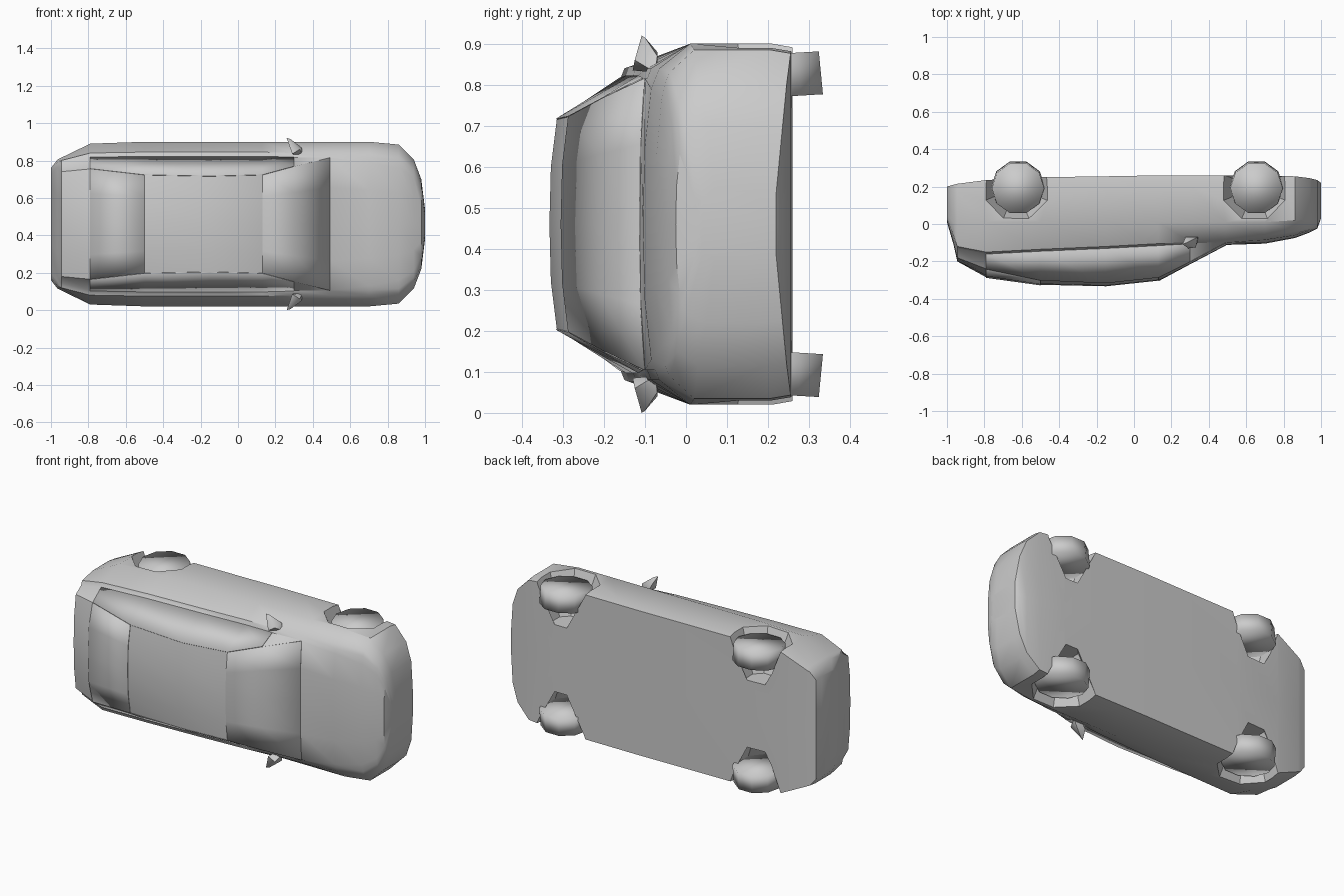
import bpy, bmesh, math
from mathutils import Matrix, Vector

if "Cube" in bpy.data.objects:
    bpy.data.objects.remove(bpy.data.objects["Cube"])

ZC = 0.46  # the car lies on its side: length = x, up = -y, width = z


def place(x, w, h):
    return Vector((x, -h, ZC + w))


def make(name, verts, faces):
    me = bpy.data.meshes.new(name)
    me.from_pydata([tuple(v) for v in verts], [], faces)
    ob = bpy.data.objects.new(name, me)
    bpy.context.collection.objects.link(ob)
    return ob


def activate(ob):
    bpy.ops.object.select_all(action='DESELECT')
    ob.select_set(True)
    bpy.context.view_layer.objects.active = ob


def smooth(ob, angle):
    activate(ob)
    bpy.ops.object.shade_smooth_by_angle(angle=math.radians(angle))


# Stations: x, half width, floor, side top, shoulder (w, h), roof edge (w, h), centre top
STATIONS = [
    (-1.0, .30, -.20, -.05, .29, -.03, .20, -.02, -.01),
    (-.965, .345, -.21, -.01, .33, .06, .28, .10, .11),
    (-.945, .355, -.215, -.01, .34, .12, .28, .18, .20),
    (-.79, .43, -.235, -.01, .38, .15, .295, .24, .285),
    (-.50, .44, -.25, -.01, .385, .135, .262, .30, .325),
    (-.15, .44, -.255, -.01, .385, .12, .255, .315, .333),
    (.13, .44, -.26, -.01, .385, .105, .262, .285, .303),
    (.30, .44, -.26, -.01, .38, .095, .308, .20, .212),
    (.49, .44, -.26, -.01, .38, .085, .355, .10, .112),
    (.70, .44, -.26, -.01, .38, .065, .33, .085, .105),
    (.86, .425, -.255, -.02, .37, .04, .30, .06, .075),
    (.94, .345, -.245, -.03, .31, .02, .25, .035, .045),
    (.98, .24, -.235, -.05, .22, 0, .17, .015, .025),
    (1.0, .08, -.22, -.07, .07, -.04, .04, -.035, -.03),
]


def ring(s):
    x, w, hb, hm, ws, hs, wr, hr, ht = s
    half = [(0, hb), (.98 * w, hb), (w, hb + .05), (w, hm), (ws, hs),
            (ws - .025, hs + .01), (wr, hr), (.55 * wr, hr + .8 * (ht - hr)), (0, ht)]
    full = half + [(-a, b) for a, b in half[7:0:-1]]
    return [place(x, a, b) for a, b in full]


RINGS = [ring(s) for s in STATIONS]
N = len(RINGS[0])

# Body shell lofted through the stations
faces = []
for i in range(len(RINGS) - 1):
    for k in range(N):
        m = (k + 1) % N
        faces.append((i * N + k, i * N + m, (i + 1) * N + m, (i + 1) * N + k))
last = (len(RINGS) - 1) * N
faces.append(tuple(reversed(range(N))))
faces.append(tuple(range(last, last + N)))
body = make("body_shell", [v for r in RINGS for v in r], faces)
bm = bmesh.new()
bm.from_mesh(body.data)
bmesh.ops.recalc_face_normals(bm, faces=bm.faces)
bm.to_mesh(body.data)
bm.free()


def cylinder(name, x, h, w, r_in, r_out, depth, sides, turn=0.0, tilt=0.0):
    bm = bmesh.new()
    r1, r2 = (r_in, r_out) if w > 0 else (r_out, r_in)
    mat = Matrix.Translation(place(x, w, h)) @ Matrix.Rotation(tilt, 4, 'X') @ Matrix.Rotation(turn, 4, 'Z')
    bmesh.ops.create_cone(bm, cap_ends=True, segments=sides, radius1=r1,
                          radius2=r2, depth=depth, matrix=mat)
    me = bpy.data.meshes.new(name)
    bm.to_mesh(me)
    bm.free()
    ob = bpy.data.objects.new(name, me)
    bpy.context.collection.objects.link(ob)
    return ob


# Wheels, and tapered wheel arches cut into the shell
for end, wx in (("front", .655), ("rear", -.62)):
    for side, sg in (("left", 1), ("right", -1)):
        cut = cylinder("arch_cutter", wx - .01, -.195, sg * .35, .08, .205, .3, 8, math.pi / 8)
        mod = body.modifiers.new("arch", 'BOOLEAN')
        mod.operation, mod.object, mod.solver = 'DIFFERENCE', cut, 'EXACT'
        activate(body)
        bpy.ops.object.modifier_apply(modifier=mod.name)
        bpy.data.objects.remove(cut)
        wheel = cylinder(f"{end}_{side}_wheel", wx, -.194, sg * .361, .144, .14, .105, 10,
                         math.pi / 10, sg * .06)
        for p in wheel.data.polygons:
            p.use_smooth = True
smooth(body, 38)


# Glass panels lying just proud of the shell
def panel(name, i0, i1, k0, k1):
    cols = k1 - k0 + 1
    verts = [RINGS[i][k] for i in range(i0, i1 + 1) for k in range(k0, k1 + 1)]
    fs = [(a * cols + b, a * cols + b + 1, (a + 1) * cols + b + 1, (a + 1) * cols + b)
          for a in range(i1 - i0) for b in range(cols - 1)]
    ob = make(name, verts, fs)
    smooth(ob, 38)
    mod = ob.modifiers.new("thickness", 'SOLIDIFY')
    mod.thickness, mod.offset = .003, 1


panel("windscreen", 6, 8, 6, 10)
panel("rear_window", 3, 4, 6, 10)
panel("left_side_windows", 3, 7, 5, 6)
panel("right_side_windows", 3, 7, 10, 11)

# Door mirrors: small wedges
for side, sg in (("left", 1), ("right", -1)):
    pts = [(.26, .46, .108), (.28, .455, .10), (.34, .41, .07), (.345, .37, .075),
           (.29, .375, .13), (.30, .37, .07), (.275, .42, .07), (.33, .40, .125)]
    bm = bmesh.new()
    for x, w, h in pts:
        bm.verts.new(place(x, sg * w, h))
    bmesh.ops.convex_hull(bm, input=bm.verts)
    mirror = make(f"{side}_mirror", [], [])
    bm.to_mesh(mirror.data)
    bm.free()
    smooth(mirror, 60)
